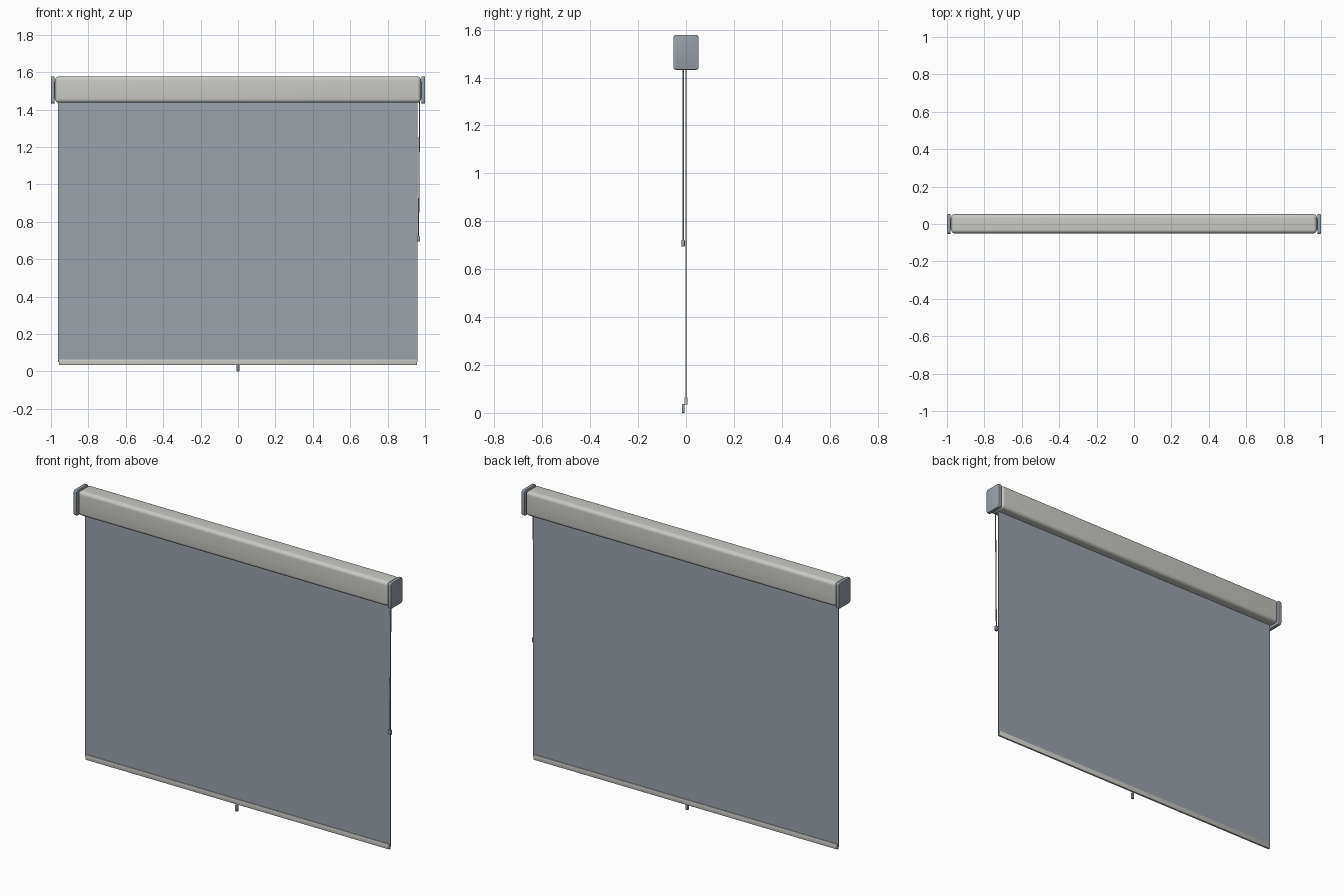
import bpy
from mathutils import Vector

cube = bpy.data.objects.get("Cube")
if cube:
    bpy.data.objects.remove(cube, do_unlink=True)


def material(name, rgb):
    m = bpy.data.materials.new(name)
    m.use_nodes = True
    m.diffuse_color = (*rgb, 1)
    m.node_tree.nodes["Principled BSDF"].inputs["Base Color"].default_value = (*rgb, 1)
    return m


casing = material("warm_light_grey", (0.58, 0.58, 0.55))
slate = material("slate_grey", (0.32, 0.36, 0.40))


def finish(obj, name, mat):
    obj.name = name
    obj.data.materials.append(mat)
    bpy.ops.object.shade_smooth_by_angle()
    return obj


def box(name, low, high, mat, bevel=0, segments=4):
    low, high = Vector(low), Vector(high)
    bpy.ops.mesh.primitive_cube_add(size=1, location=(low + high) / 2)
    obj = bpy.context.object
    obj.scale = high - low
    bpy.ops.object.transform_apply(location=False, rotation=False, scale=True)
    if bevel:
        mod = obj.modifiers.new("rounded_edges", "BEVEL")
        mod.width = bevel
        mod.segments = segments
        bpy.ops.object.modifier_apply(modifier=mod.name)
    return finish(obj, name, mat)


def rod(name, start, end, radius, mat):
    start, end = Vector(start), Vector(end)
    axis = end - start
    bpy.ops.mesh.primitive_cylinder_add(vertices=12, radius=radius, depth=axis.length,
                                        location=(start + end) / 2,
                                        rotation=axis.to_track_quat("Z", "Y").to_euler())
    return finish(bpy.context.object, name, mat)


def end_plate(name, side):
    """Plate with rounded corners in side view, plus a thin softened rim."""
    inner, outer = sorted((side * 0.98, side * 1.0))
    bpy.ops.mesh.primitive_cube_add(size=1, location=((inner + outer) / 2, 0, 1.505))
    obj = bpy.context.object
    obj.scale = (0.02, 0.106, 0.146)
    bpy.ops.object.transform_apply(location=False, rotation=False, scale=True)
    # Round only the corner edges that run across the plate thickness
    weights = obj.data.attributes.new("bevel_weight_edge", "FLOAT", "EDGE")
    for edge in obj.data.edges:
        a, b = (obj.data.vertices[i].co for i in edge.vertices)
        weights.data[edge.index].value = float(abs(a.x - b.x) > 0.01)
    corners = obj.modifiers.new("corners", "BEVEL")
    corners.limit_method = "WEIGHT"
    corners.width, corners.segments = 0.012, 5
    rim = obj.modifiers.new("rim", "BEVEL")
    rim.limit_method = "ANGLE"
    rim.width, rim.segments = 0.004, 2
    for mod in (corners, rim):
        bpy.ops.object.modifier_apply(modifier=mod.name)
    return finish(obj, name, slate)


# Roller housing and its end plates
box("roller_housing", (-0.978, -0.05, 1.437), (0.978, 0.053, 1.577), casing, 0.02, 6)
for label, side in (("left", 1), ("right", -1)):
    end_plate(label + "_end_plate", side)
    low, high = sorted((side * 0.97, side * 0.985))
    box(label + "_end_spacer", (low, -0.03, 1.46), (high, 0.03, 1.55), slate)

# Hanging fabric and weighted hem
box("fabric_sheet", (-0.962, -0.002, 0.05), (0.961, 0.002, 1.45), slate)
box("bottom_bar", (-0.957, -0.006, 0.035), (0.957, 0.006, 0.065), casing, 0.002, 2)

# Pull tab under the bar
box("pull_tab", (-0.007, -0.017, 0), (0.007, -0.006, 0.037), slate, 0.002, 2)

# Side control cord with its end weight
rod("control_cord", (0.971, -0.011, 1.45), (0.965, -0.011, 0.72), 0.003, slate)
box("cord_weight", (0.956, -0.019, 0.695), (0.974, -0.005, 0.722), slate, 0.002, 2)
